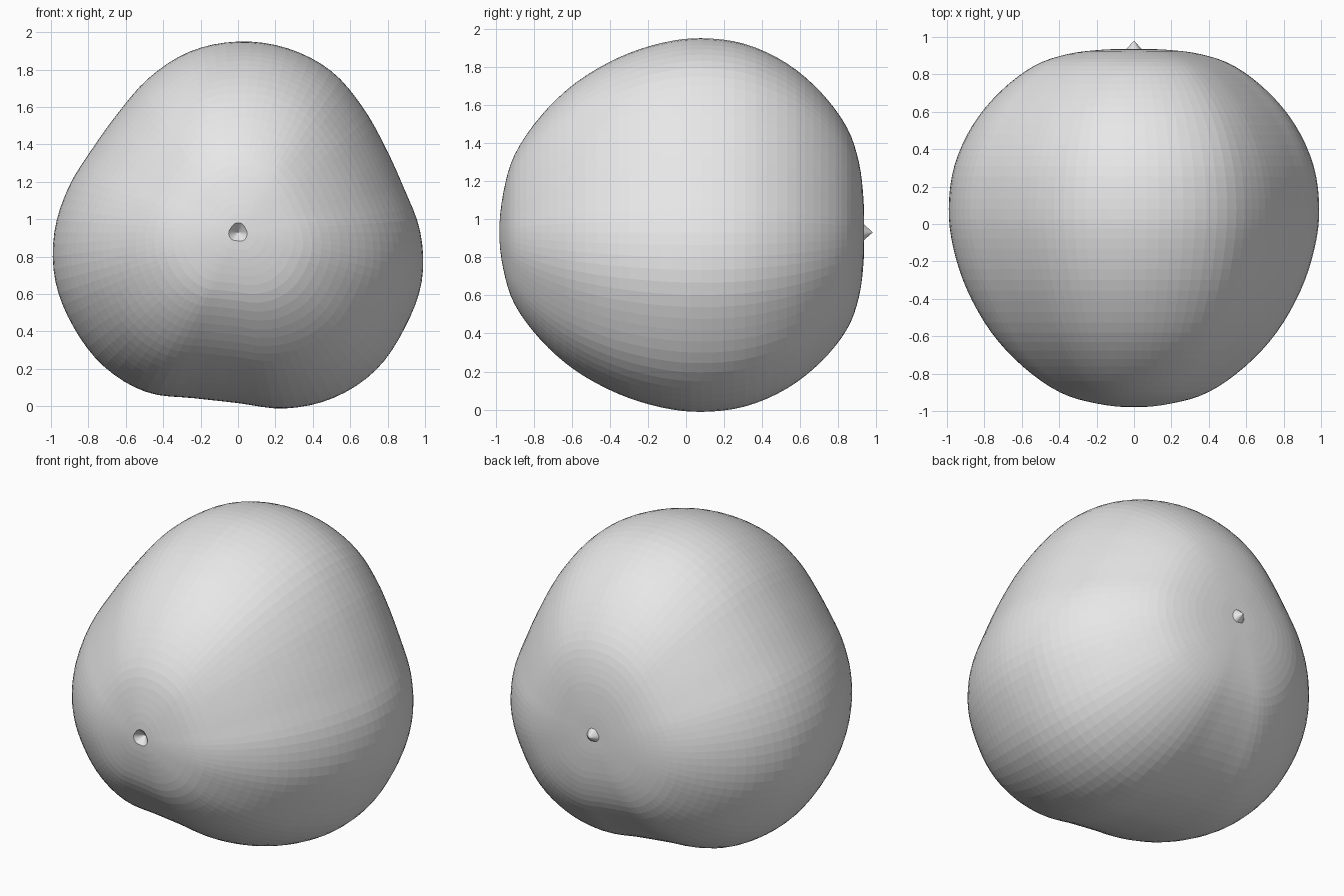
import bpy, bmesh, math

cube = bpy.data.objects.get("Cube")
if cube:
    bpy.data.objects.remove(cube, do_unlink=True)

CENTRE_Z = 0.93
SEGMENTS = 96
STEPS = 4  # rings per profile interval

# Radius of the lobed cross-section every 15 degrees, from +x towards +z
LOBES = [0.975, 0.918, 0.91, 0.944, 0.996, 1.019, 1.02, 1.0,
         0.953, 0.905, 0.898, 0.937, 0.982, 1.011, 1.015, 1.014,
         0.985, 0.918, 0.913, 0.975, 1.022, 1.042, 1.028, 1.017]

# Profile from front to back: (share of full radius, y)
PROFILE = [(0, -0.98), (0.2, -0.96), (0.4, -0.9), (0.6, -0.762), (0.77, -0.58),
           (0.9, -0.355), (0.975, -0.13), (1, 0.08), (0.97, 0.31), (0.87, 0.53),
           (0.72, 0.71), (0.54, 0.845), (0.36, 0.908), (0.17, 0.932), (0, 0.935)]


def spline(a, b, c, d, t):
    """Smooth curve from b to c."""
    return b + 0.5 * t * (c - a + t * (2*a - 5*b + 4*c - d + t * (3*(b - c) + d - a)))


def lobe_radius(angle):
    pos = angle / math.tau * len(LOBES)
    i = int(pos)
    return spline(*(LOBES[(i + k) % len(LOBES)] for k in (-1, 0, 1, 2)), pos - i)


def mirrored(point):
    return (-point[0], point[1])


# Smoothed profile, continued through both poles
pts = [mirrored(PROFILE[1])] + PROFILE + [mirrored(PROFILE[-2])]
rings = []
for i in range(len(PROFILE) - 1):
    for s in range(STEPS):
        rings.append([spline(*(p[axis] for p in pts[i:i + 4]), s / STEPS)
                      for axis in (0, 1)])
rings = rings[1:]

# Loft the lobed rings along y
bm = bmesh.new()
loops = []
for share, y in rings:
    loop = []
    for k in range(SEGMENTS):
        angle = math.tau * k / SEGMENTS
        r = share * lobe_radius(angle)
        loop.append(bm.verts.new((r * math.cos(angle), y,
                                  CENTRE_Z + r * math.sin(angle))))
    loops.append(loop)
for a, b in zip(loops, loops[1:]):
    for k in range(SEGMENTS):
        n = (k + 1) % SEGMENTS
        bm.faces.new((a[k], a[n], b[n], b[k]))

# Sunken dimple at the front, pointed tip at the back
for loop, y in ((loops[0], -0.93), (loops[-1], 0.98)):
    pole = bm.verts.new((0, y, CENTRE_Z))
    for k in range(SEGMENTS):
        bm.faces.new((loop[k], loop[(k + 1) % SEGMENTS], pole))
bmesh.ops.recalc_face_normals(bm, faces=bm.faces)

mesh = bpy.data.meshes.new("lobed_body")
bm.to_mesh(mesh)
bm.free()
body = bpy.data.objects.new("lobed_body", mesh)
bpy.context.collection.objects.link(body)

# Plain grey
grey = bpy.data.materials.new("light_grey")
grey.use_nodes = True
colour = (0.8, 0.8, 0.8, 1)
grey.diffuse_color = colour
grey.node_tree.nodes["Principled BSDF"].inputs["Base Color"].default_value = colour
mesh.materials.append(grey)
